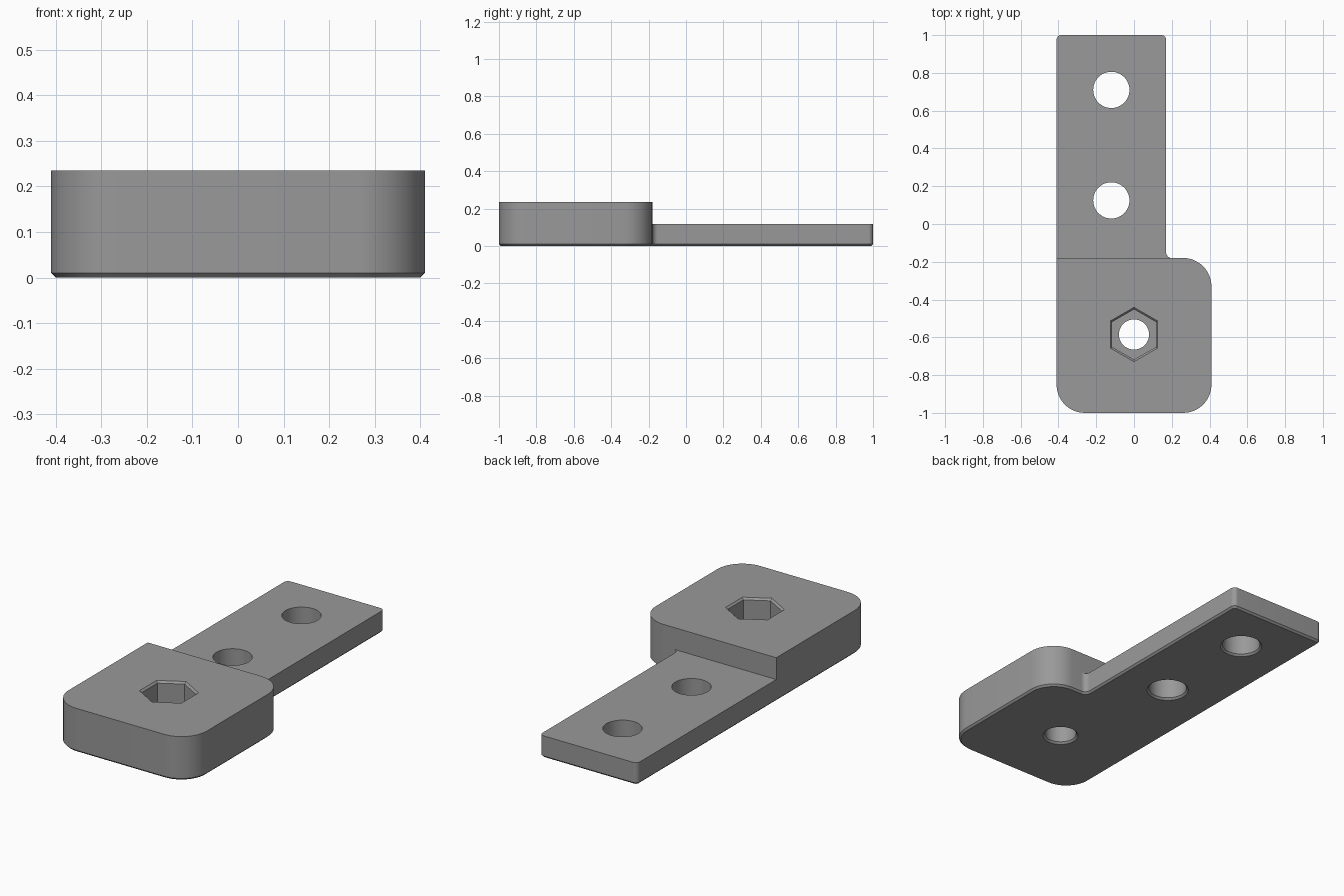
import bpy, bmesh, math

if "Cube" in bpy.data.objects:
    bpy.data.objects.remove(bpy.data.objects["Cube"])

TOP, ARM_TOP, CHAMFER = 0.235, 0.118, 0.01
STEP_Y = -0.18

steel = bpy.data.materials.new("mid grey")
steel.diffuse_color = (0.32, 0.32, 0.32, 1)
steel.use_nodes = True
steel.node_tree.nodes["Principled BSDF"].inputs["Base Color"].default_value = steel.diffuse_color


def loft(name, rings):
    """Closed solid through rings of equal point count."""
    bm = bmesh.new()
    loops = [[bm.verts.new(p) for p in ring] for ring in rings]
    n = len(loops[0])
    for a, b in zip(loops, loops[1:]):
        for i in range(n):
            j = (i + 1) % n
            bm.faces.new((a[i], a[j], b[j], b[i]))
    bm.faces.new(loops[0][::-1])
    bm.faces.new(loops[-1])
    bmesh.ops.recalc_face_normals(bm, faces=bm.faces)
    mesh = bpy.data.meshes.new(name)
    bm.to_mesh(mesh)
    bm.free()
    mesh.materials.append(steel)
    obj = bpy.data.objects.new(name, mesh)
    bpy.context.collection.objects.link(obj)
    return obj


def outline(inset, z):
    """Rounded L outline: centre x, y, radius, start angle, sweep per corner."""
    corners = [(-0.26, -0.85, 0.15, 180, 90), (0.26, -0.85, 0.15, 270, 90),
               (0.26, -0.33, 0.15, 0, 90), (0.20, -0.15, 0.03, 270, -90),
               (0.145, 0.975, 0.025, 0, 90), (-0.385, 0.975, 0.025, 90, 90)]
    pts = []
    for x, y, r, start, sweep in corners:
        r += inset if sweep < 0 else -inset
        for k in range(13):
            a = math.radians(start + sweep * k / 12)
            pts.append((x + r * math.cos(a), y + r * math.sin(a), z))
    return pts


def ring(x, y, r, z, n, turn=0.0):
    return [(x + r * math.cos(turn + math.tau * i / n),
             y + r * math.sin(turn + math.tau * i / n), z) for i in range(n)]


# L-shaped body with a chamfered bottom edge
bracket = loft("bracket", [outline(CHAMFER, 0), outline(0, CHAMFER), outline(0, TOP)])

# Step that thins the arm behind the block
cutters = [loft("arm_step_cutter", [
    [(-1, STEP_Y, z), (1, STEP_Y, z), (1, 2, z), (-1, 2, z)] for z in (ARM_TOP, 1)])]

# Through holes, countersunk slightly on the underside
for x, y, r in [(-0.12, 0.71, 0.096), (-0.12, 0.125, 0.096), (0, -0.585, 0.08)]:
    cutters.append(loft("hole_cutter", [
        ring(x, y, r + 0.02, -0.01, 48), ring(x, y, r, CHAMFER, 48), ring(x, y, r, 0.5, 48)]))

# Hexagonal nut pocket with a chamfered rim
cutters.append(loft("nut_pocket_cutter", [
    ring(0, -0.585, r, z, 6, math.pi / 6)
    for r, z in [(0.133, 0.11), (0.133, TOP - 0.01), (0.155, TOP + 0.01)]]))

bpy.context.view_layer.objects.active = bracket
bracket.select_set(True)
for cutter in cutters:
    mod = bracket.modifiers.new("cut", 'BOOLEAN')
    mod.operation, mod.solver, mod.object = 'DIFFERENCE', 'EXACT', cutter
    bpy.ops.object.modifier_apply(modifier=mod.name)
    bpy.data.objects.remove(cutter)
bpy.ops.object.shade_smooth_by_angle(angle=math.radians(30))
